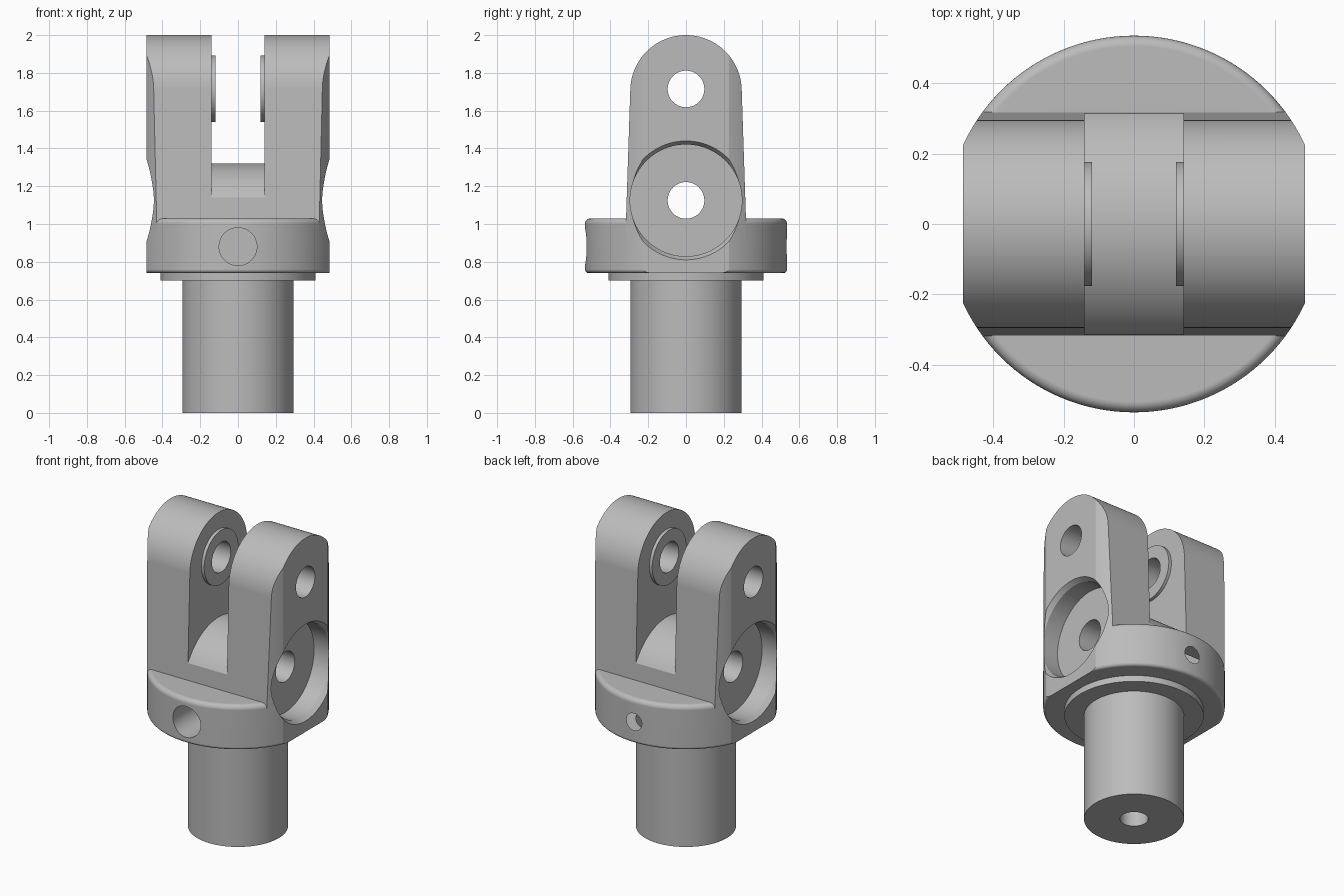
import bpy, bmesh, math
from mathutils import Matrix

cube = bpy.data.objects.get("Cube")
if cube:
    bpy.data.objects.remove(cube, do_unlink=True)

steel = bpy.data.materials.new("grey steel")
steel.use_nodes = True
GREY = (0.5, 0.5, 0.5, 1)
steel.diffuse_color = GREY
steel.node_tree.nodes["Principled BSDF"].inputs["Base Color"].default_value = GREY


def finish(name, bm):
    bmesh.ops.recalc_face_normals(bm, faces=bm.faces)
    mesh = bpy.data.meshes.new(name)
    bm.to_mesh(mesh)
    bm.free()
    mesh.materials.append(steel)
    obj = bpy.data.objects.new(name, mesh)
    bpy.context.collection.objects.link(obj)
    return obj


def rod(name, axis, start, end, r1, r2=None, z=0.0, sides=64):
    """Cylinder or cone along an axis, from start to end."""
    bm = bmesh.new()
    turn = {"x": Matrix.Rotation(math.pi / 2, 4, "Y"),
            "y": Matrix.Rotation(-math.pi / 2, 4, "X"),
            "z": Matrix.Identity(4)}[axis]
    place = Matrix.Translation((0, 0, z)) @ turn @ Matrix.Translation((0, 0, (start + end) / 2))
    bmesh.ops.create_cone(bm, cap_ends=True, segments=sides, radius1=r1,
                          radius2=r1 if r2 is None else r2, depth=end - start, matrix=place)
    return finish(name, bm)


def extrude_x(name, outline, half):
    """Extrude a (y, z) outline across x."""
    bm = bmesh.new()
    face = bm.faces.new([bm.verts.new((-half, y, z)) for y, z in outline])
    new = bmesh.ops.extrude_face_region(bm, geom=[face])["geom"]
    bmesh.ops.translate(bm, vec=(2 * half, 0, 0),
                        verts=[v for v in new if isinstance(v, bmesh.types.BMVert)])
    return finish(name, bm)


def lathe(name, profile, sides):
    """Revolve an (r, z) profile that begins and ends on the axis."""
    bm = bmesh.new()
    verts = [bm.verts.new((r, 0, z)) for r, z in profile]
    edges = [bm.edges.new(pair) for pair in zip(verts, verts[1:])]
    bmesh.ops.spin(bm, geom=verts + edges, cent=(0, 0, 0), axis=(0, 0, 1),
                   angle=2 * math.pi, steps=sides)
    bmesh.ops.remove_doubles(bm, verts=bm.verts, dist=1e-5)
    return finish(name, bm)


def combine(target, tool, operation="DIFFERENCE"):
    mod = target.modifiers.new("combine", "BOOLEAN")
    mod.operation, mod.solver, mod.object = operation, "EXACT", tool
    bpy.context.view_layer.objects.active = target
    bpy.ops.object.modifier_apply(modifier=mod.name)
    bpy.data.objects.remove(tool, do_unlink=True)


def arc(cx, cz, r, first, last, steps):
    angles = [math.radians(first + (last - first) * i / steps) for i in range(steps + 1)]
    return [(cx + r * math.cos(a), cz + r * math.sin(a)) for a in angles]


# Shaft, collar and round-edged flange
R, FLAT, PIN, PIVOT = 0.535, 0.485, 1.715, 1.125
profile = [(0, 0), (0.295, 0), (0.295, 0.7), (0.41, 0.7), (0.41, 0.74)]
profile += arc(R - 0.02, 0.76, 0.02, -90, 0, 5) + arc(R - 0.03, 1.0, 0.03, 0, 90, 6) + [(0, 1.03)]
body = lathe("clevis_body", profile, 128)

# Tapered lug block, rounded on top and trimmed to the flange circle
outline = [(-0.32, 0.95), (0.32, 0.95)] + arc(0, 1.705, 0.295, 2, 178, 48)
lugs = extrude_x("lugs", outline, 0.6)
combine(lugs, rod("trim", "z", 0.5, 2.5, R, sides=128), "INTERSECT")
combine(body, lugs, "UNION")

# Slot between the lugs with a domed floor
floor = [(y, 0.956 + math.sqrt(0.364 ** 2 - y * y))
         for y in (0.317 * math.sin(math.pi * i / 48) for i in range(-24, 25))]
low = floor[0][1]
combine(body, extrude_x("slot", [(-0.7, low)] + floor + [(0.7, low), (0.7, 2.2), (-0.7, 2.2)], 0.14))

for side in (-1, 1):
    # Side flat
    bm = bmesh.new()
    bmesh.ops.create_cube(bm, size=1, matrix=Matrix.Translation((side * (FLAT + 0.5), 0, 1.2))
                          @ Matrix.Diagonal((1, 2, 3, 1)))
    combine(body, finish("flat", bm))
    # Raised boss around the pin hole
    lo, hi = sorted((side * 0.12, side * 0.2))
    combine(body, rod("boss", "x", lo, hi, 0.176, z=PIN), "UNION")
    # Round side pocket with a chamfered mouth
    lo, hi = sorted((side * 0.34, side * 0.7))
    combine(body, rod("pocket", "x", lo, hi, 0.296, z=PIVOT, sides=96))
    lo, hi = sorted((side * 0.445, side * 0.505))
    radii = (0.29, 0.327) if side > 0 else (0.327, 0.29)
    combine(body, rod("chamfer", "x", lo, hi, *radii, z=PIVOT, sides=96))

# Pin holes, cross hole with counterbore, and shaft bore
combine(body, rod("pin_hole", "x", -1, 1, 0.097, z=PIN))
combine(body, rod("pivot_hole", "x", -1, 1, 0.097, z=PIVOT))
combine(body, rod("cross_hole", "y", -1, 1, 0.055, z=0.88))
combine(body, rod("counterbore", "y", -1, -0.2, 0.1, z=0.88))
combine(body, rod("shaft_bore", "z", -0.5, 0.88, 0.083))

# Smooth curved walls, keeping machined edges crisp
bpy.ops.object.select_all(action="DESELECT")
body.select_set(True)
bpy.context.view_layer.objects.active = body
bpy.ops.object.shade_smooth_by_angle(angle=math.radians(25))
weighted = body.modifiers.new("even shading", "WEIGHTED_NORMAL")
weighted.keep_sharp = True
